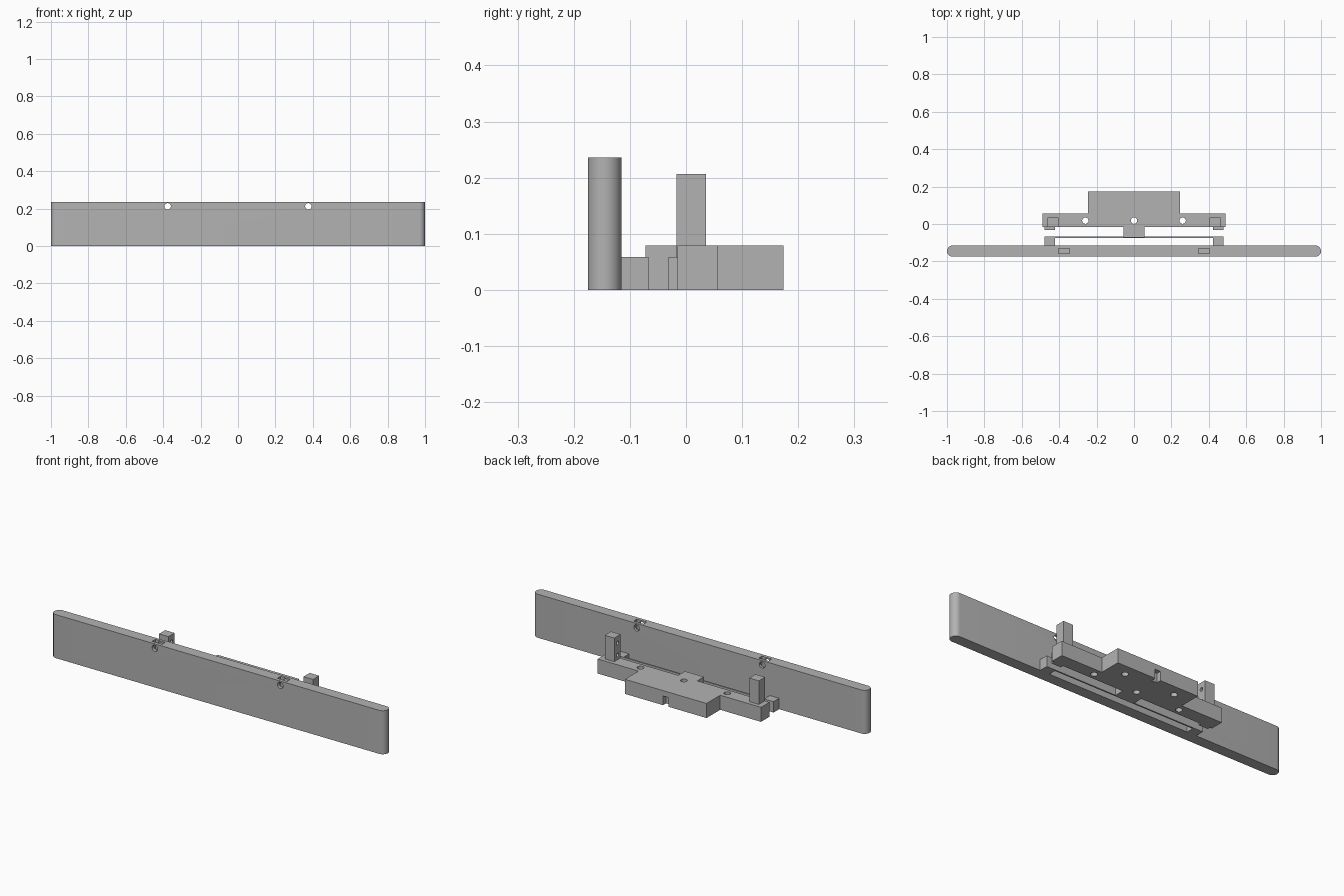
import bpy, bmesh, math
from mathutils import Matrix

if "Cube" in bpy.data.objects:
    bpy.data.objects.remove(bpy.data.objects["Cube"])

grey = bpy.data.materials.new("plain grey")
grey.diffuse_color = (0.45, 0.45, 0.45, 1)
grey.use_nodes = True
grey.node_tree.nodes["Principled BSDF"].inputs["Base Color"].default_value = grey.diffuse_color


def finish(name, bm):
    bmesh.ops.recalc_face_normals(bm, faces=bm.faces)
    me = bpy.data.meshes.new(name)
    bm.to_mesh(me)
    bm.free()
    ob = bpy.data.objects.new(name, me)
    bpy.context.collection.objects.link(ob)
    me.materials.append(grey)
    return ob


def prism(name, outline, z0, z1):
    bm = bmesh.new()
    face = bm.faces.new([bm.verts.new((x, y, z0)) for x, y in outline])
    up = bmesh.ops.extrude_face_region(bm, geom=[face])["geom"]
    verts = [v for v in up if isinstance(v, bmesh.types.BMVert)]
    bmesh.ops.translate(bm, verts=verts, vec=(0, 0, z1 - z0))
    return finish(name, bm)


def box(name, x0, x1, y0, y1, z0, z1):
    x0, x1 = sorted((x0, x1))
    return prism(name, [(x0, y0), (x1, y0), (x1, y1), (x0, y1)], z0, z1)


def rod(name, centre, axis, radius, length):
    bm = bmesh.new()
    turn = {"x": Matrix.Rotation(math.pi / 2, 4, "Y"),
            "y": Matrix.Rotation(math.pi / 2, 4, "X"),
            "z": Matrix.Identity(4)}[axis]
    bmesh.ops.create_cone(bm, cap_ends=True, segments=24, radius1=radius,
                          radius2=radius, depth=length,
                          matrix=Matrix.Translation(centre) @ turn)
    return finish(name, bm)


def cut(ob, cutter):
    cutter.hide_render = True
    mod = ob.modifiers.new("cut", "BOOLEAN")
    mod.operation, mod.solver, mod.object = "DIFFERENCE", "EXACT", cutter
    bpy.context.view_layer.objects.active = ob
    bpy.ops.object.modifier_apply(modifier=mod.name)
    bpy.data.objects.remove(cutter)


def smooth(ob):
    bpy.ops.object.select_all(action="DESELECT")
    ob.select_set(True)
    bpy.context.view_layer.objects.active = ob
    bpy.ops.object.shade_smooth_by_angle(angle=math.radians(30))


# Long front bar with fully rounded ends
R, YC = 0.03, -0.145
outline = []
for side, start in ((1, -90), (-1, 90)):
    for i in range(17):
        a = math.radians(start + i * 180 / 16)
        outline.append((side * (1 - R) + R * math.cos(a), YC + R * math.sin(a)))
bar = prism("front_bar", outline, 0, 0.236)
for s in (-1, 1):
    # Screw hole and the nut slot dropped in from above
    cut(bar, rod("bar_hole", (s * 0.376, YC, 0.212), "y", 0.017, 0.2))
    cut(bar, box("nut_slot", s * 0.345, s * 0.405, -0.157, -0.13, 0.182, 0.3))
smooth(bar)

# Stepped base plate with a centre tongue
half = [(0.057, -0.072), (0.057, -0.015), (0.49, -0.015), (0.49, 0.057),
        (0.245, 0.057), (0.245, 0.174)]
base = prism("base_plate", half + [(-x, y) for x, y in reversed(half)], 0, 0.079)
for x in (-0.26, 0, 0.26):
    cut(base, rod("through_hole", (x, 0.018, 0.04), "z", 0.017, 0.2))
for x in (-0.15, 0.15):
    cut(base, rod("blind_hole", (x, 0.113, 0), "z", 0.017, 0.08))
cut(base, box("rear_notch", -0.016, 0.016, 0.148, 0.2, -0.05, 0.05))
smooth(base)

# Thin flexible strip between the bar lugs
box("spring_strip", -0.425, 0.425, -0.075, -0.067, 0, 0.059)

for s, side in ((1, "right"), (-1, "left")):
    # Upright post with two holes in its inner face
    post = box(side + "_post", s * 0.405, s * 0.462, -0.017, 0.036, 0.04, 0.207)
    for z in (0.105, 0.17):
        cut(post, rod("post_hole", (s * 0.405, 0.009, z), "x", 0.01, 0.06))
    smooth(post)
    # Lug on the bar and matching stop on the base
    box(side + "_lug", s * 0.422, s * 0.478, -0.12, -0.067, 0, 0.059)
    box(side + "_stop", s * 0.422, s * 0.478, -0.031, -0.01, 0, 0.059)
